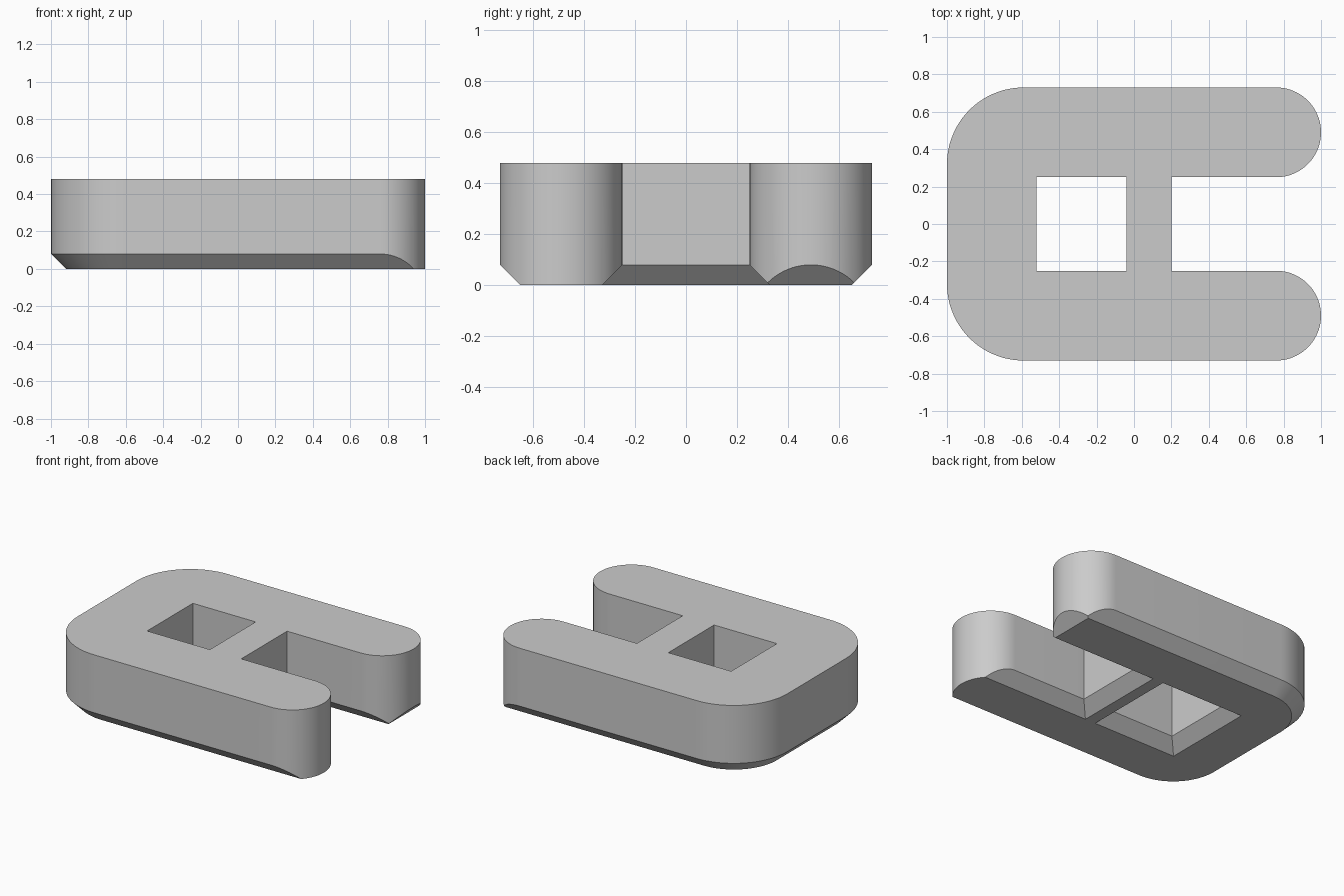
import bpy, bmesh
from math import cos, sin, radians

cube = bpy.data.objects.get("Cube")
if cube:
    bpy.data.objects.remove(cube, do_unlink=True)

HEIGHT = 0.48
CHAMFER = 0.08
HALF_W = 0.73        # half width across y
SLOT = 0.25          # half width of slot and window
CORNER_R = 0.41
PRONG_R = (HALF_W - SLOT) / 2
PRONG_Y = (HALF_W + SLOT) / 2
BAR_X = 0.2          # inner wall of the slot


def arc(cx, cy, r, start, end, steps):
    angles = [radians(start + (end - start) * i / steps) for i in range(steps + 1)]
    return [(cx + r * cos(a), cy + r * sin(a)) for a in angles]


def rounded_end(d):
    """Corner arcs of the closed end, inset by d."""
    cx, cy, r = CORNER_R - 1, HALF_W - CORNER_R, CORNER_R - d
    return arc(cx, -cy, r, 180, 270, 24), arc(cx, cy, r, 90, 180, 24)


def body_outline():
    front, back = rounded_end(0)
    prongs = [arc(1 - PRONG_R, y, PRONG_R, -90, 90, 40) for y in (-PRONG_Y, PRONG_Y)]
    slot = [(BAR_X, -SLOT), (BAR_X, SLOT)]
    return front + prongs[0] + slot + prongs[1] + back


def chamfer_outline(d):
    """Square-ended outline inset by d; only the back prong has a cut tip."""
    front, back = rounded_end(d)
    w, s = HALF_W - d, SLOT + d
    return front + [(1.3, -w), (1.3, -s), (BAR_X - d, -s), (BAR_X - d, s),
                    (1 - d, s), (1 - d, w)] + back


def window_outline(d):
    x0, x1, s = -0.52 - d, -0.04 + d, SLOT + d
    return [(x0, -s), (x1, -s), (x1, s), (x0, s)]


def loft(name, levels):
    """Closed solid through matching outlines, given as (z, points)."""
    bm = bmesh.new()
    rings = [[bm.verts.new((x, y, z)) for x, y in pts] for z, pts in levels]
    bm.faces.new(rings[0][::-1])
    bm.faces.new(rings[-1])
    for low, high in zip(rings, rings[1:]):
        n = len(low)
        for i in range(n):
            j = (i + 1) % n
            bm.faces.new((low[i], low[j], high[j], high[i]))
    mesh = bpy.data.meshes.new(name)
    bm.to_mesh(mesh)
    bm.free()
    obj = bpy.data.objects.new(name, mesh)
    bpy.context.collection.objects.link(obj)
    return obj


def apply_boolean(obj, tool, operation):
    tool.hide_render = True
    mod = obj.modifiers.new(operation.title(), 'BOOLEAN')
    mod.operation, mod.solver, mod.object = operation, 'EXACT', tool
    bpy.context.view_layer.objects.active = obj
    bpy.ops.object.modifier_apply(modifier=mod.name)
    bpy.data.objects.remove(tool, do_unlink=True)


# Main slab with two round-ended prongs
body = loft("forked_body", [(0, body_outline()), (HEIGHT, body_outline())])

# Sloped underside edges
e = 0.04
envelope = loft("chamfer_envelope", [
    (-e, chamfer_outline(CHAMFER + e)),
    (CHAMFER + e, chamfer_outline(-e)),
    (HEIGHT + e, chamfer_outline(-e))])
apply_boolean(body, envelope, 'INTERSECT')

# Square window, flared at the bottom
window = loft("window_cutter", [
    (-e, window_outline(CHAMFER + e)),
    (CHAMFER, window_outline(0)),
    (HEIGHT + e, window_outline(0))])
apply_boolean(body, window, 'DIFFERENCE')

# Clean up seams
bm = bmesh.new()
bm.from_mesh(body.data)
bmesh.ops.remove_doubles(bm, verts=bm.verts, dist=0.0002)
bm.to_mesh(body.data)
bm.free()

# Single grey finish
grey = bpy.data.materials.new("plain_grey")
grey.use_nodes = True
colour = (0.6, 0.6, 0.6, 1)
grey.diffuse_color = colour
grey.node_tree.nodes["Principled BSDF"].inputs["Base Color"].default_value = colour
body.data.materials.clear()
body.data.materials.append(grey)

bpy.ops.object.select_all(action='DESELECT')
body.select_set(True)
bpy.context.view_layer.objects.active = body
bpy.ops.object.shade_smooth_by_angle(angle=radians(25))
